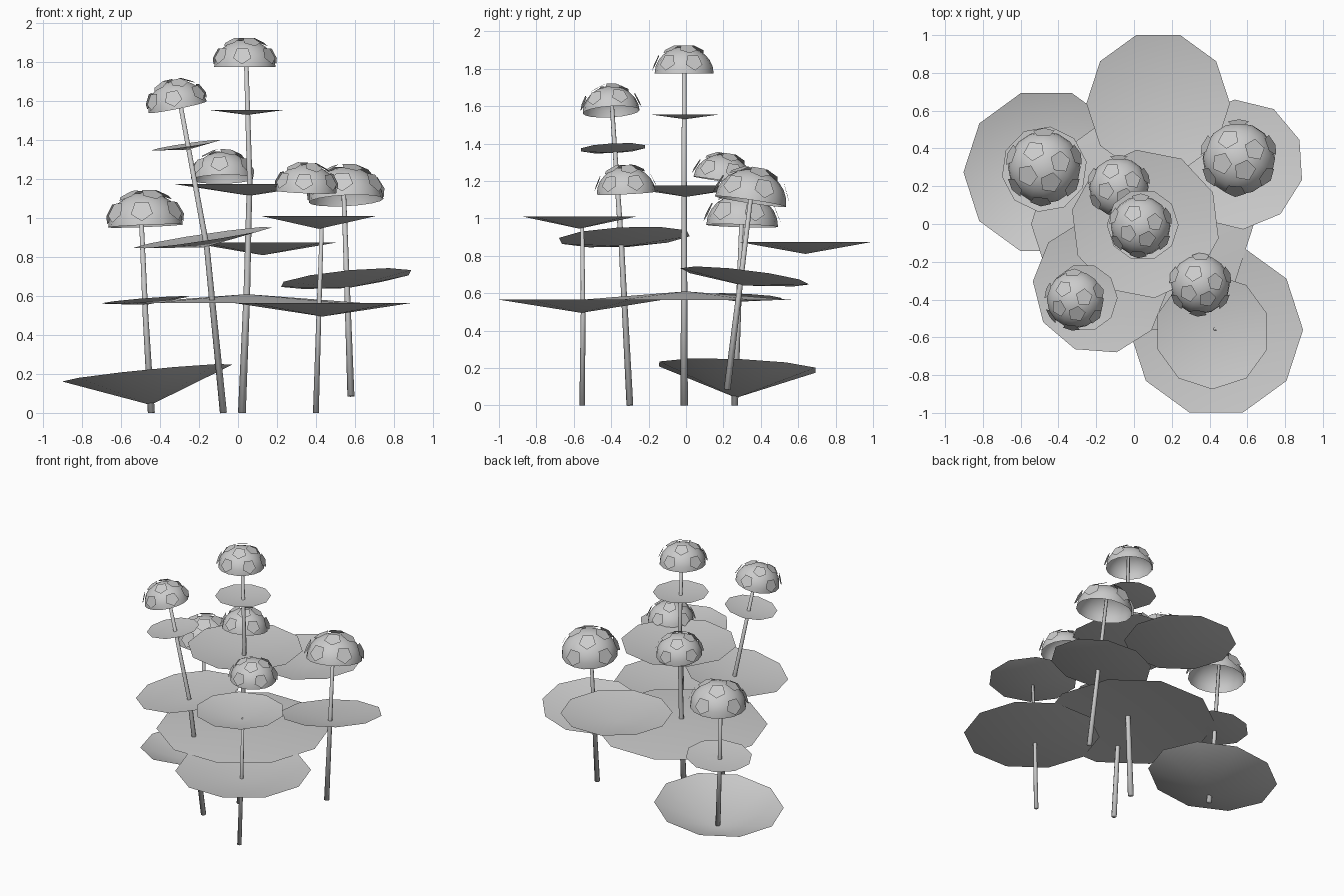
import bpy, bmesh
from math import sin, cos, pi, radians
from mathutils import Vector, Matrix

if "Cube" in bpy.data.objects:
    bpy.data.objects.remove(bpy.data.objects["Cube"])

UP = Vector((0, 0, 1))
grey = bpy.data.materials.new("plain_grey")
grey.use_nodes = True
grey.diffuse_color = (0.6, 0.6, 0.6, 1)
grey.node_tree.nodes["Principled BSDF"].inputs["Base Color"].default_value = (0.6, 0.6, 0.6, 1)


def frame(center, axis):
    """Matrix that puts local z along axis at center."""
    turn = UP.rotation_difference(Vector(axis)).to_matrix().to_4x4()
    return Matrix.Translation(center) @ turn


def finish(name, bm, matrix=None, smooth=True):
    if matrix:
        bm.transform(matrix)
    mesh = bpy.data.meshes.new(name)
    bm.to_mesh(mesh)
    bm.free()
    for face in mesh.polygons:
        face.use_smooth = smooth
    mesh.materials.append(grey)
    obj = bpy.data.objects.new(name, mesh)
    bpy.context.collection.objects.link(obj)
    return obj


def ring(bm, count, radius, z, start=0):
    return [bm.verts.new((radius * cos(start + 2 * pi * i / count),
                          radius * sin(start + 2 * pi * i / count), z)) for i in range(count)]


def fan(bm, rim, tip):
    for i, v in enumerate(rim):
        bm.faces.new((v, rim[(i + 1) % len(rim)], tip))


def bridge(bm, low, high):
    n = len(low)
    for i in range(n):
        j = (i + 1) % n
        bm.faces.new((low[i], low[j], high[j], high[i]))


def leaf(name, center, radius, depth, axis=(0, 0, 1), start=0):
    """Ten-sided shallow dish; center is the middle of its rim."""
    bm = bmesh.new()
    rim = ring(bm, 10, radius, 0, radians(start))
    fan(bm, rim, bm.verts.new((0, 0, -depth)))
    finish(name, bm, frame(center, axis))


def flower(name, center, radius, axis=(0, 0, 1)):
    """Open dome with loose five-sided petals around it."""
    place = frame(center, axis)
    height = radius * 0.9
    bm = bmesh.new()
    rings = [ring(bm, 16, radius * cos(a), height * sin(a))
             for a in (i * pi / 12 for i in range(6))]
    for low, high in zip(rings, rings[1:]):
        bridge(bm, low, high)
    fan(bm, rings[-1], bm.verts.new((0, 0, height)))
    finish(name + "_dome", bm, place)

    bm = bmesh.new()
    spots = [(a, 24) for a in (90, 20, 160, 215, 265, 325)] + [(a, 62) for a in (15, 120, 210, 295)]
    for turn, rise in spots:
        t, e = radians(turn), radians(rise)
        out = Vector((cos(t) * cos(e), sin(t) * cos(e), sin(e)))
        petal = ring(bm, 5, radius * 0.31, 0, t)
        bm.faces.new(petal)
        spot = Vector((out.x * radius, out.y * radius, out.z * height)) * 1.05
        bmesh.ops.transform(bm, matrix=frame(spot, out), verts=petal)
    finish(name + "_petals", bm, place, smooth=False)


def stem(name, points, thick, thin):
    """Tapered eight-sided tube through the points."""
    bm = bmesh.new()
    last = len(points) - 1
    rings = []
    for i, p in enumerate(points):
        r = thick + (thin - thick) * i / last
        loop = ring(bm, 8, r, 0)
        along = Vector(points[min(i + 1, last)]) - Vector(points[max(i - 1, 0)])
        bmesh.ops.transform(bm, matrix=frame(p, along), verts=loop)
        rings.append(loop)
    for low, high in zip(rings, rings[1:]):
        bridge(bm, low, high)
    bm.faces.new(list(reversed(rings[0])))
    bm.faces.new(rings[-1])
    finish(name, bm)


# Central tall plant
stem("center_stem", [(0.02, -0.01, 0), (0.045, -0.01, 0.6), (0.06, -0.01, 1.2), (0.04, -0.01, 1.88)], 0.02, 0.011)
flower("center_flower", (0.035, -0.01, 1.775), 0.158)
leaf("center_top_leaf", (0.046, -0.005, 1.555), 0.19, 0.025)
leaf("center_middle_leaf", (0.06, 0, 1.175), 0.395, 0.06, start=25)
leaf("center_low_leaf", (0.045, 0, 0.565), 0.59, -0.045)

# Leaning tall plant at the front
lean = (-0.15, -0.05, 1)
stem("leaning_stem", [(-0.075, -0.30, 0), (-0.16, -0.345, 0.85), (-0.31, -0.4, 1.66)], 0.018, 0.011)
flower("leaning_flower", (-0.31, -0.4, 1.57), 0.152, (-0.2, -0.06, 1))
leaf("leaning_top_leaf", (-0.265, -0.39, 1.375), 0.18, 0.025, lean)
leaf("leaning_low_leaf", (-0.18, -0.33, 0.9), 0.36, 0.05, lean, -4)

# Short plant with the deep dish
tilt = (-0.1, 0.04, 1)
stem("dish_stem", [(-0.445, 0.26, 0), (-0.475, 0.28, 0.5), (-0.5, 0.3, 1.08)], 0.018, 0.011)
flower("dish_flower", (-0.475, 0.3, 0.96), 0.192, (-0.04, 0.03, 1))
leaf("dish_top_leaf", (-0.475, 0.29, 0.58), 0.228, 0.025, (-0.08, 0.04, 1), 10)
leaf("deep_dish_leaf", (-0.465, 0.275, 0.205), 0.44, 0.165, tilt)

# Backward leaning plant on the left
stem("left_stem", [(0.58, 0.22, 0.085), (0.56, 0.29, 0.65), (0.54, 0.36, 1.22)], 0.018, 0.011)
flower("left_flower", (0.555, 0.345, 1.09), 0.192, (-0.05, 0.15, 1))
leaf("left_leaf", (0.555, 0.315, 0.69), 0.347, 0.05, (-0.1, 0.12, 1), 22)

# Front plant with two leaves
stem("front_stem", [(0.4, -0.555, 0), (0.415, -0.55, 0.5), (0.43, -0.555, 0.95)], 0.015, 0.01)
leaf("front_top_leaf", (0.415, -0.57, 1.01), 0.305, 0.065, start=18)
leaf("front_low_leaf", (0.435, -0.56, 0.565), 0.46, 0.07)

# Loose flowers and the back leaf
flower("front_loose_flower", (0.35, -0.32, 1.135), 0.157, (0.04, -0.05, 1))
flower("back_loose_flower", (-0.08, 0.195, 1.2), 0.157, (-0.02, 0.15, 1))
leaf("back_leaf", (0.128, 0.638, 0.875), 0.38, 0.065)
